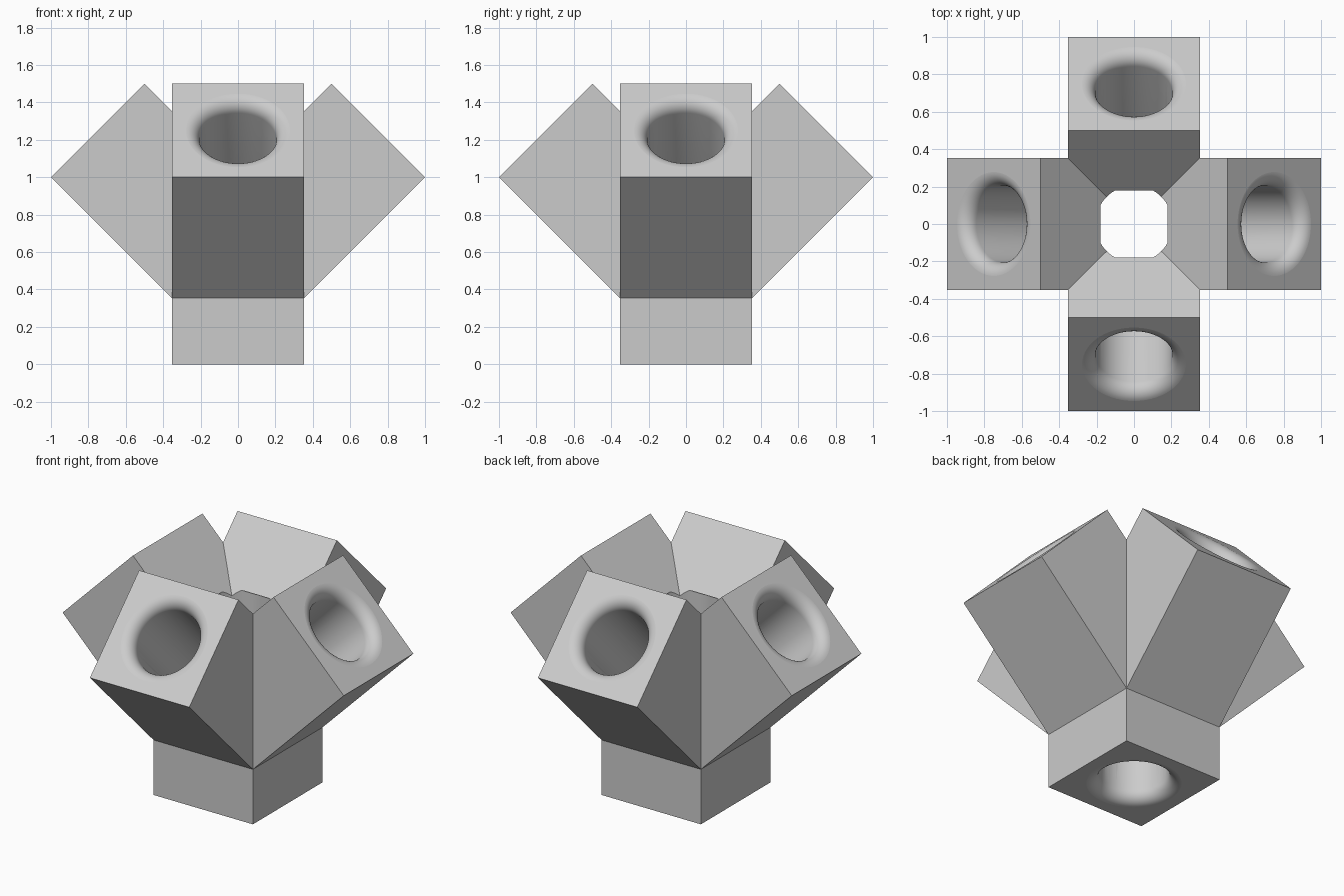
import bpy, bmesh, math
from mathutils import Matrix, Vector

if "Cube" in bpy.data.objects:
    bpy.data.objects.remove(bpy.data.objects["Cube"])

H = math.sqrt(2) / 4             # half width of every square arm
REACH = 0.75 * math.sqrt(2)      # hub centre to the end of a raised arm
STEM = 0.5                       # hub centre to the foot of the stem
BORE, FILLET, DEPTH = 0.206, 0.075, 1.18
CENTRE = Vector((0, 0, 0.5))
SIDES = 72

grey = bpy.data.materials.new("plain grey")
grey.diffuse_color = (0.6, 0.6, 0.6, 1)
grey.use_nodes = True
grey.node_tree.nodes["Principled BSDF"].inputs["Base Color"].default_value = grey.diffuse_color


def make(name, bm):
    bmesh.ops.remove_doubles(bm, verts=bm.verts, dist=1e-5)
    bmesh.ops.recalc_face_normals(bm, faces=bm.faces)
    mesh = bpy.data.meshes.new(name)
    bm.to_mesh(mesh)
    bm.free()
    mesh.materials.append(grey)
    ob = bpy.data.objects.new(name, mesh)
    bpy.context.collection.objects.link(ob)
    return ob


def hub():
    """Four raised arms meeting over a square stem, one quarter turned four times."""
    side = [(1, 1), (0.5, 1.5), (H, 1 + H), (H, H)]      # arm side as x, z
    quarter = [[(x, s * H, z) for x, z in side] for s in (-1, 1)]
    near, far = quarter
    quarter += [
        [near[0], far[0], far[1], near[1]],              # arm end
        [near[0], near[3], far[3], far[0]],              # underside
        [near[1], far[1], far[2], (0, 0, 1), near[2]],   # sloping top
        [near[3], far[3], (H, H, 0), (H, -H, 0)],        # stem side
    ]
    bm = bmesh.new()
    for k in range(4):
        turn = Matrix.Rotation(k * math.pi / 2, 3, 'Z')
        for face in quarter:
            bm.faces.new([bm.verts.new(turn @ Vector(p)) for p in face])
    foot = [(-H, -H), (-H, H), (H, H), (H, -H)]
    bm.faces.new([bm.verts.new((x, y, 0)) for x, y in foot])
    return make("pipe_hub", bm)


def bore(length, tilt, turn):
    """Round cutter with a flared mouth at the arm end."""
    profile = [(0, length - DEPTH), (BORE, length - DEPTH)]
    for i in range(11):
        a = math.radians(85) * i / 10
        profile.append((BORE + FILLET * (1 - math.cos(a)),
                        length - FILLET * (1 - math.sin(a))))
    rim = profile[-1][0] + 0.026
    profile += [(rim, length + 0.002), (rim, length + 0.05), (0, length + 0.05)]
    bm = bmesh.new()
    vs = [bm.verts.new((r, 0, z)) for r, z in profile]
    es = [bm.edges.new(p) for p in zip(vs, vs[1:])]
    bmesh.ops.spin(bm, geom=vs + es, cent=(0, 0, 0), axis=(0, 0, 1),
                   angle=math.tau, steps=SIDES, use_merge=True)
    place = (Matrix.Translation(CENTRE) @ Matrix.Rotation(turn, 4, 'Z')
             @ Matrix.Rotation(tilt, 4, 'Y'))
    bmesh.ops.transform(bm, matrix=place, verts=bm.verts)
    ob = make("bore_cutter", bm)
    ob.hide_render = True
    return ob


body = hub()
planes = [p.normal.copy() for p in body.data.polygons]

# Flared bores through the stem and every arm
bores = [(STEM, math.pi, 0)]
bores += [(REACH, math.pi / 4, k * math.pi / 2) for k in range(4)]
bpy.context.view_layer.objects.active = body
for spec in bores:
    cutter = bore(*spec)
    mod = body.modifiers.new("bore", 'BOOLEAN')
    mod.operation, mod.object, mod.solver = 'DIFFERENCE', cutter, 'MANIFOLD'
    bpy.ops.object.modifier_apply(modifier=mod.name)
    bpy.data.objects.remove(cutter)

# Smooth bores, flat outer faces
bpy.ops.object.select_all(action='DESELECT')
body.select_set(True)
bpy.context.view_layer.objects.active = body
bpy.ops.object.shade_smooth_by_angle(angle=math.radians(30))
for p in body.data.polygons:
    if any(p.normal.dot(n) > 0.99995 for n in planes):
        p.use_smooth = False
